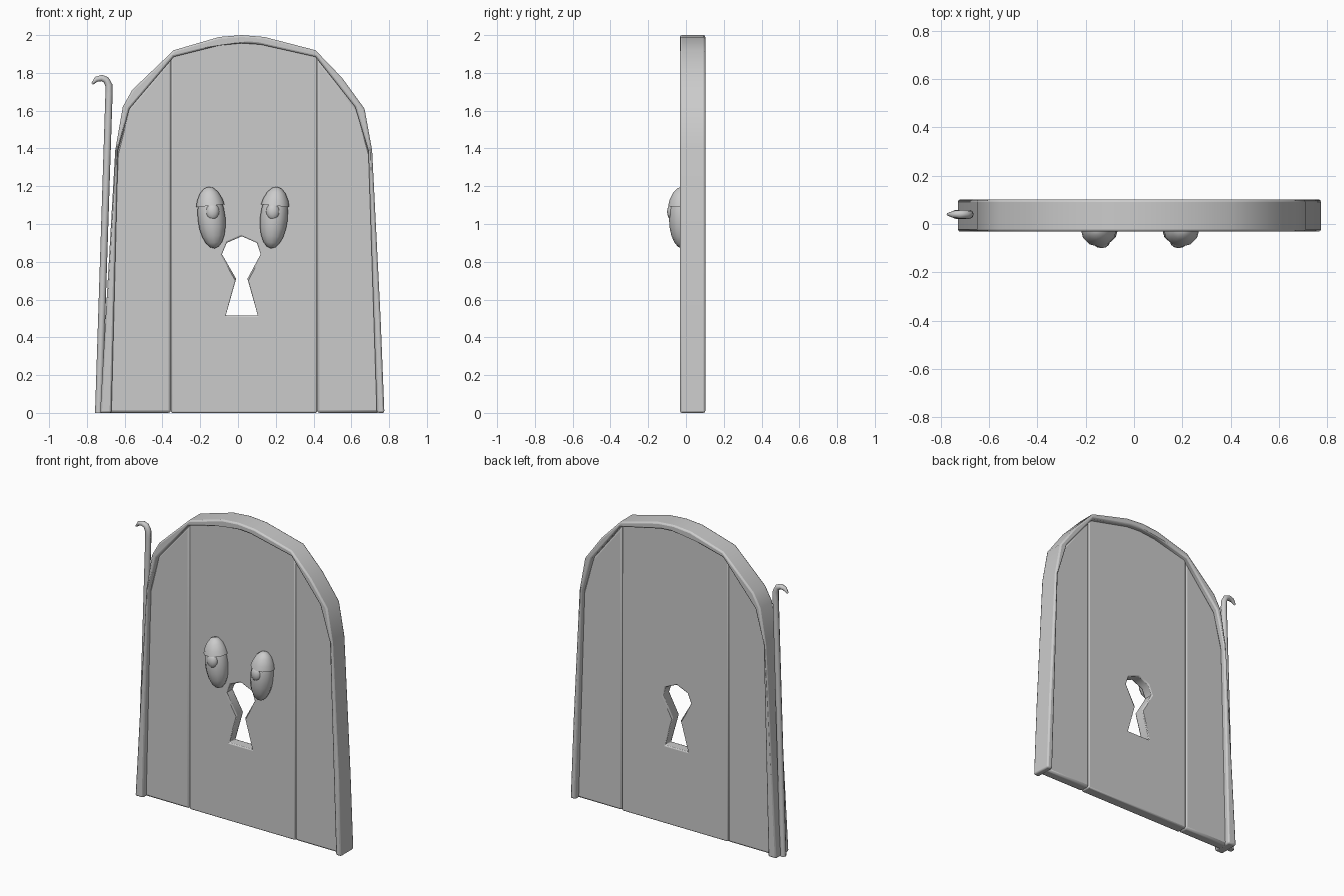
import bpy, bmesh, math
from mathutils import Vector, Matrix

if "Cube" in bpy.data.objects:
    bpy.data.objects.remove(bpy.data.objects["Cube"])

MID_Y = 0.035      # middle of the door thickness
AXIS_X = 0.025     # symmetry line of the face


def smooth(ob, angle=50):
    bpy.ops.object.select_all(action='DESELECT')
    ob.select_set(True)
    bpy.context.view_layer.objects.active = ob
    bpy.ops.object.shade_smooth_by_angle(angle=math.radians(angle))


def slab(name, loops, depth, bevel):
    """Flat outlines in x/z (extra loops are holes), extruded along y."""
    cu = bpy.data.curves.new(name, 'CURVE')
    cu.dimensions, cu.fill_mode, cu.extrude = '2D', 'BOTH', depth / 2
    for pts in loops:
        sp = cu.splines.new('POLY')
        sp.points.add(len(pts) - 1)
        for p, (x, z) in zip(sp.points, pts):
            p.co = (x, z, 0, 1)
        sp.use_cyclic_u = True
    ob = bpy.data.objects.new(name, cu)
    bpy.context.collection.objects.link(ob)
    bpy.ops.object.select_all(action='DESELECT')
    ob.select_set(True)
    bpy.context.view_layer.objects.active = ob
    bpy.ops.object.convert(target='MESH')
    ob = bpy.context.view_layer.objects.active
    ob.name = name
    bm = bmesh.new()
    bm.from_mesh(ob.data)
    bmesh.ops.remove_doubles(bm, verts=bm.verts, dist=0.0005)
    bmesh.ops.recalc_face_normals(bm, faces=bm.faces)
    bm.transform(Matrix.Translation((0, MID_Y, 0)) @ Matrix.Rotation(math.pi / 2, 4, 'X'))
    bm.to_mesh(ob.data)
    bm.free()
    smooth(ob)
    mod = ob.modifiers.new("soft_edges", 'BEVEL')
    mod.width, mod.segments, mod.limit_method = bevel, 2, 'ANGLE'
    mod.angle_limit = math.radians(60)
    return ob


# Arched frame around the door
outer = [(-.73, 0), (-.65, 1.39), (-.61, 1.62), (-.56, 1.71), (-.34, 1.92),
         (-.10, 1.99), (.02, 2.0), (.14, 1.99), (.41, 1.92), (.55, 1.775),
         (.67, 1.61), (.71, 1.39), (.755, .5), (.775, 0)]
inner = [(-.67, 0), (-.635, 1.39), (-.575, 1.61), (-.34, 1.885), (-.10, 1.945),
         (.02, 1.957), (.12, 1.95), (.41, 1.885), (.62, 1.62), (.69, 1.39), (.735, 0)]
slab("frame", [outer + inner[::-1]], 0.134, 0.01)

# Three planks, the middle one with a keyhole
keyhole = [(.02, .935), (.10, .90), (.12, .84), (.05, .71), (.105, .515),
           (-.065, .515), (-.01, .71), (-.085, .84), (-.06, .90)]
left = [(-.355, 0), (-.355, 1.885), (-.58, 1.62), (-.638, 1.39), (-.69, 0)]
right = [(.418, 0), (.75, 0), (.695, 1.39), (.63, 1.62), (.418, 1.89)]
middle = [(-.355, 0), (.418, 0), (.418, 1.895), (.13, 1.965), (.02, 1.97),
          (-.10, 1.96), (-.355, 1.89)]
slab("left_plank", [left], 0.07, 0.014)
slab("middle_plank", [middle, keyhole], 0.07, 0.014)
slab("right_plank", [right], 0.07, 0.014)


def ball(name, loc, size, tilt, cut=None):
    """Low-sided ellipsoid, optionally keeping only the part above cut."""
    bm = bmesh.new()
    bmesh.ops.create_uvsphere(bm, u_segments=12, v_segments=10, radius=1)
    if cut is not None:
        geo = bm.verts[:] + bm.edges[:] + bm.faces[:]
        res = bmesh.ops.bisect_plane(bm, geom=geo, plane_co=(0, 0, cut),
                                     plane_no=(0, 0, 1), clear_inner=True)
        rim = [e for e in res['geom_cut'] if isinstance(e, bmesh.types.BMEdge)]
        bmesh.ops.contextual_create(bm, geom=rim)
    bmesh.ops.recalc_face_normals(bm, faces=bm.faces)
    bm.transform(Matrix.Translation(loc) @ Matrix.Rotation(tilt, 4, 'Y')
                 @ Matrix.Diagonal((*size, 1)))
    me = bpy.data.meshes.new(name)
    bm.to_mesh(me)
    bm.free()
    ob = bpy.data.objects.new(name, me)
    bpy.context.collection.objects.link(ob)
    smooth(ob)


# Sleepy eyes with lids and pupils
for side, s in (("left", -1), ("right", 1)):
    centre = Vector((AXIS_X + s * 0.165, -0.02, 1.03))
    ball(side + "_eye", centre, (.073, .07, .16), s * 0.1)
    ball(side + "_eyelid", centre, (.083, .082, .168), s * 0.1, cut=0.4)
    ball(side + "_pupil", (AXIS_X + s * 0.16, -0.073, 1.065), (.036, .027, .045), 0)

# Hooked rod beside the frame
cu = bpy.data.curves.new("hooked_rod", 'CURVE')
cu.dimensions, cu.bevel_depth, cu.bevel_resolution, cu.use_fill_caps = '3D', 0.019, 2, True
path = [(-.738, 0, 1), (-.683, 1.69, 1), (-.684, 1.735, 1), (-.698, 1.763, .95),
        (-.722, 1.773, .9), (-.75, 1.766, .75), (-.772, 1.742, .3)]
sp = cu.splines.new('POLY')
sp.points.add(len(path) - 1)
for p, (x, z, r) in zip(sp.points, path):
    p.co, p.radius = (x, 0.04, z, 1), r
rod = bpy.data.objects.new("hooked_rod", cu)
bpy.context.collection.objects.link(rod)
bpy.ops.object.select_all(action='DESELECT')
rod.select_set(True)
bpy.context.view_layer.objects.active = rod
bpy.ops.object.convert(target='MESH')
smooth(bpy.context.view_layer.objects.active)
